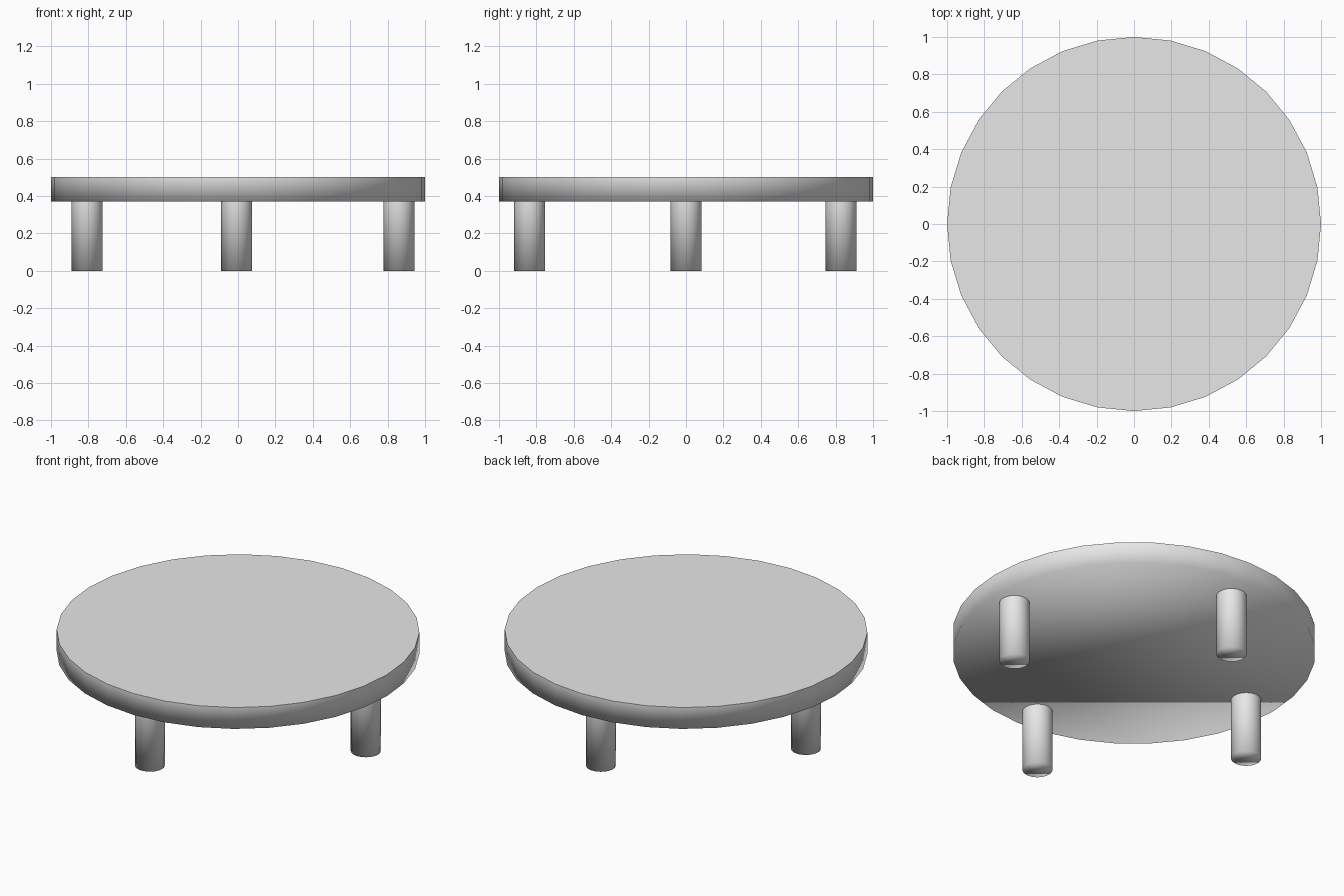
import bpy

# Remove the default cube
cube = bpy.data.objects.get("Cube")
if cube:
    bpy.data.objects.remove(cube, do_unlink=True)

# Single plain material
GREY = (0.8, 0.8, 0.8, 1.0)
grey = bpy.data.materials.new("light_grey")
grey.use_nodes = True
grey.diffuse_color = GREY
grey.node_tree.nodes["Principled BSDF"].inputs["Base Color"].default_value = GREY

TOP, UNDERSIDE = 0.5, 0.37


def round_part(name, radius, x, y, bottom, top):
    """Upright cylinder, softly shaded below with a crisp upper rim."""
    bpy.ops.mesh.primitive_cylinder_add(
        vertices=32, radius=radius, depth=top - bottom,
        location=(x, y, (bottom + top) / 2))
    part = bpy.context.object
    part.name = name
    mesh = part.data
    mesh.materials.append(grey)
    bpy.ops.object.shade_smooth()
    for edge in mesh.edges:
        if all(mesh.vertices[v].co.z > 0 for v in edge.vertices):
            edge.use_edge_sharp = True
    return part


# Round table top
round_part("table_top", 1.0, 0, 0, UNDERSIDE, TOP)

# Four round legs
legs = {
    "left_leg": (0.86, 0),
    "right_leg": (-0.807, 0),
    "front_leg": (-0.007, -0.836),
    "back_leg": (-0.007, 0.828),
}
for name, (x, y) in legs.items():
    round_part(name, 0.083, x, y, 0, UNDERSIDE)
